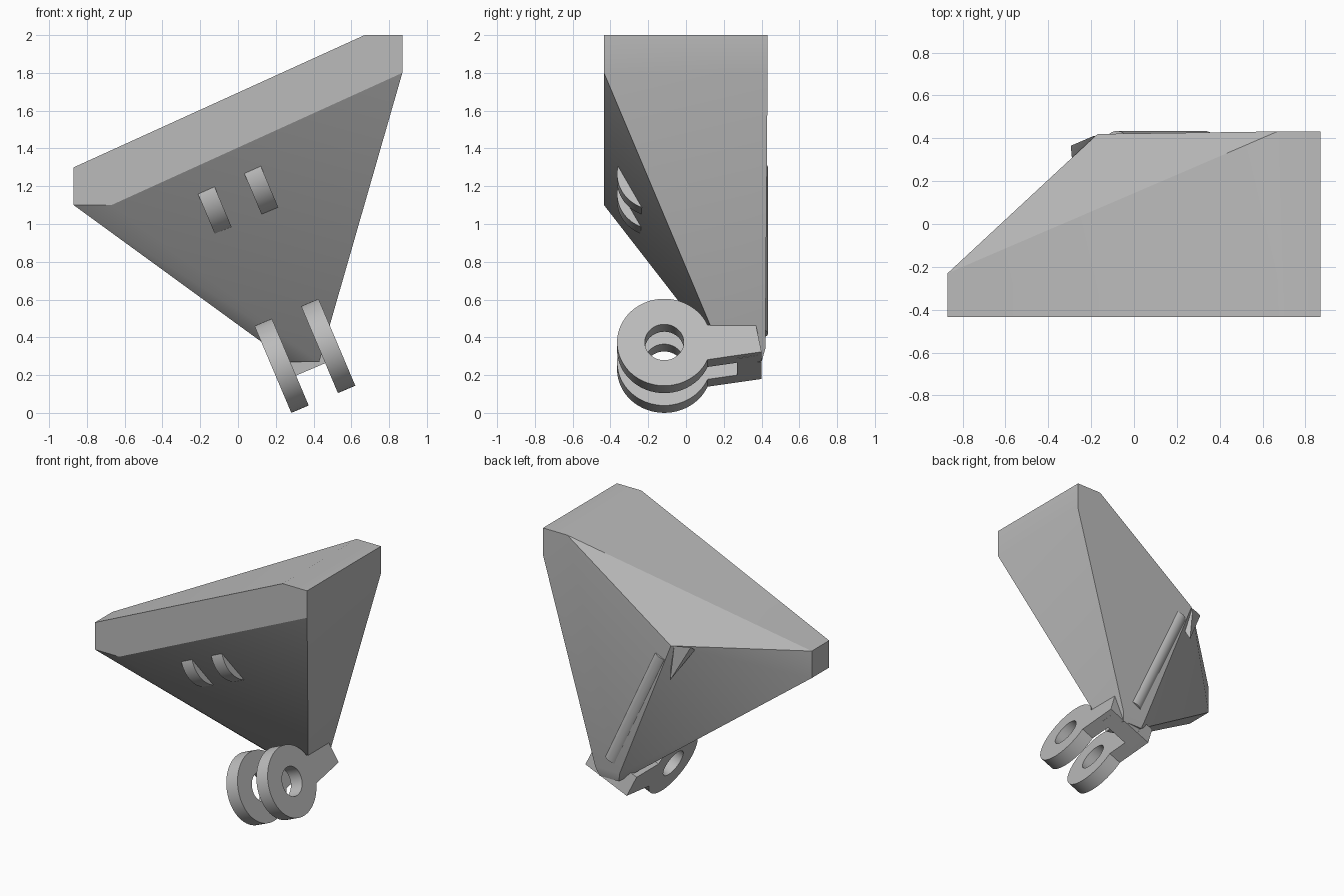
import bpy, bmesh, math
from mathutils import Vector, Matrix

if "Cube" in bpy.data.objects:
    bpy.data.objects.remove(bpy.data.objects["Cube"], do_unlink=True)

GREY = (0.5, 0.5, 0.5, 1)
mat = bpy.data.materials.new("plain grey")
mat.use_nodes = True
mat.diffuse_color = GREY
mat.node_tree.nodes["Principled BSDF"].inputs["Base Color"].default_value = GREY

# Tilted frame shared by the hinge and ribs: local x = depth, y = up, z = across
TILT = math.atan2(0.39, 0.92)
ACROSS = Vector((math.cos(TILT), 0, math.sin(TILT)))
UP = Vector((-math.sin(TILT), 0, math.cos(TILT)))
FRAME = Matrix((Vector((0, 1, 0)), UP, ACROSS)).transposed().to_4x4()


def finish(bm, name, matrix=None):
    if matrix:
        bm.transform(matrix)
    bmesh.ops.recalc_face_normals(bm, faces=bm.faces)
    mesh = bpy.data.meshes.new(name)
    bm.to_mesh(mesh)
    bm.free()
    mesh.materials.append(mat)
    obj = bpy.data.objects.new(name, mesh)
    bpy.context.collection.objects.link(obj)
    bpy.ops.object.select_all(action='DESELECT')
    obj.select_set(True)
    bpy.context.view_layer.objects.active = obj
    bpy.ops.object.shade_smooth_by_angle(angle=math.radians(25))
    return obj


def hull(name, points, matrix=None):
    bm = bmesh.new()
    for p in points:
        bm.verts.new(p)
    out = bmesh.ops.convex_hull(bm, input=bm.verts)
    spare = {g for g in out["geom_interior"] if isinstance(g, bmesh.types.BMVert)}
    bmesh.ops.delete(bm, geom=list(spare), context='VERTS')
    bmesh.ops.dissolve_limit(bm, angle_limit=0.01, verts=bm.verts, edges=bm.edges)
    return finish(bm, name, matrix)


def prism(name, outline, low, high):
    return hull(name, [(y, v, u) for y, v in outline for u in (low, high)], FRAME)


def cylinder(name, radius, depth, matrix, segments=64):
    bm = bmesh.new()
    bmesh.ops.create_cone(bm, cap_ends=True, segments=segments,
                          radius1=radius, radius2=radius, depth=depth)
    return finish(bm, name, matrix)


def ring(name, outer, inner, half, centre):
    bm = bmesh.new()
    corners = [bm.verts.new((r, 0, h)) for r, h in
               ((inner, -half), (outer, -half), (outer, half), (inner, half))]
    edges = [bm.edges.new((corners[i], corners[(i + 1) % 4])) for i in range(4)]
    bmesh.ops.spin(bm, geom=corners + edges, cent=(0, 0, 0), axis=(0, 0, 1),
                   angle=math.tau, steps=64)
    bmesh.ops.remove_doubles(bm, verts=bm.verts, dist=0.0005)
    return finish(bm, name, FRAME @ Matrix.Translation(centre))


# Main body: a wedge with clipped corners
hull("body", [
    (-0.87, -0.434, 1.1), (-0.87, -0.434, 1.3), (-0.67, -0.434, 1.1),
    (-0.87, -0.23, 1.1), (-0.87, -0.23, 1.3),
    (0.67, -0.434, 2), (0.87, -0.434, 2), (0.87, -0.434, 1.8),
    (0.67, 0.432, 2), (0.87, 0.432, 2), (0.87, 0.432, 1.8),
    (-0.17, 0.42, 1.4),
    (0.43, 0.21, 0.27), (0.27, 0.26, 0.27), (0.43, 0.4, 0.27), (0.27, 0.4, 0.27),
    (0.25, 0.42, 0.34), (0.45, 0.42, 0.34)])

# Pair of hinge rings with arms, and pair of ribs on the sloping front
RING_UP, RING_DEPTH = 0.14, -0.115
for side, across in (("right", 0.31), ("left", 0.578)):
    ring(f"hinge_ring_{side}", 0.25, 0.103, 0.05, (RING_DEPTH, RING_UP, across))
    arm = [(0.08, 0.1), (0.37, 0.1), (0.4, -0.055), (0.08, -0.105)]
    prism(f"hinge_arm_{side}", [(y, RING_UP + v) for y, v in arm],
          across - 0.05, across + 0.05)
    cylinder(f"front_rib_{side}", 0.205, 0.096,
             FRAME @ Matrix.Translation((-0.16, 1.11, across - 0.005)))

# Cross block joining the hinge arms
prism("hinge_base", [(0.27, 0.22), (0.37, 0.22), (0.4, 0.085), (0.27, 0.062)], 0.3, 0.59)

# Rounded strip along the back edge
start, end = Vector((-0.08, 0.369, 1.3)), Vector((0.33, 0.369, 0.42))
turn = (end - start).to_track_quat('Z', 'Y').to_matrix().to_4x4()
cylinder("back_strip", 0.065, (end - start).length,
         Matrix.Translation((start + end) / 2) @ turn, 48)

# Small fin on the back corner
hull("back_fin", [(-0.295, 0.365, 1.4), (-0.19, 0.41, 1.4), (-0.16, 0.415, 1.14),
                  (-0.29, 0.31, 1.36), (-0.12, 0.34, 1.3)])
